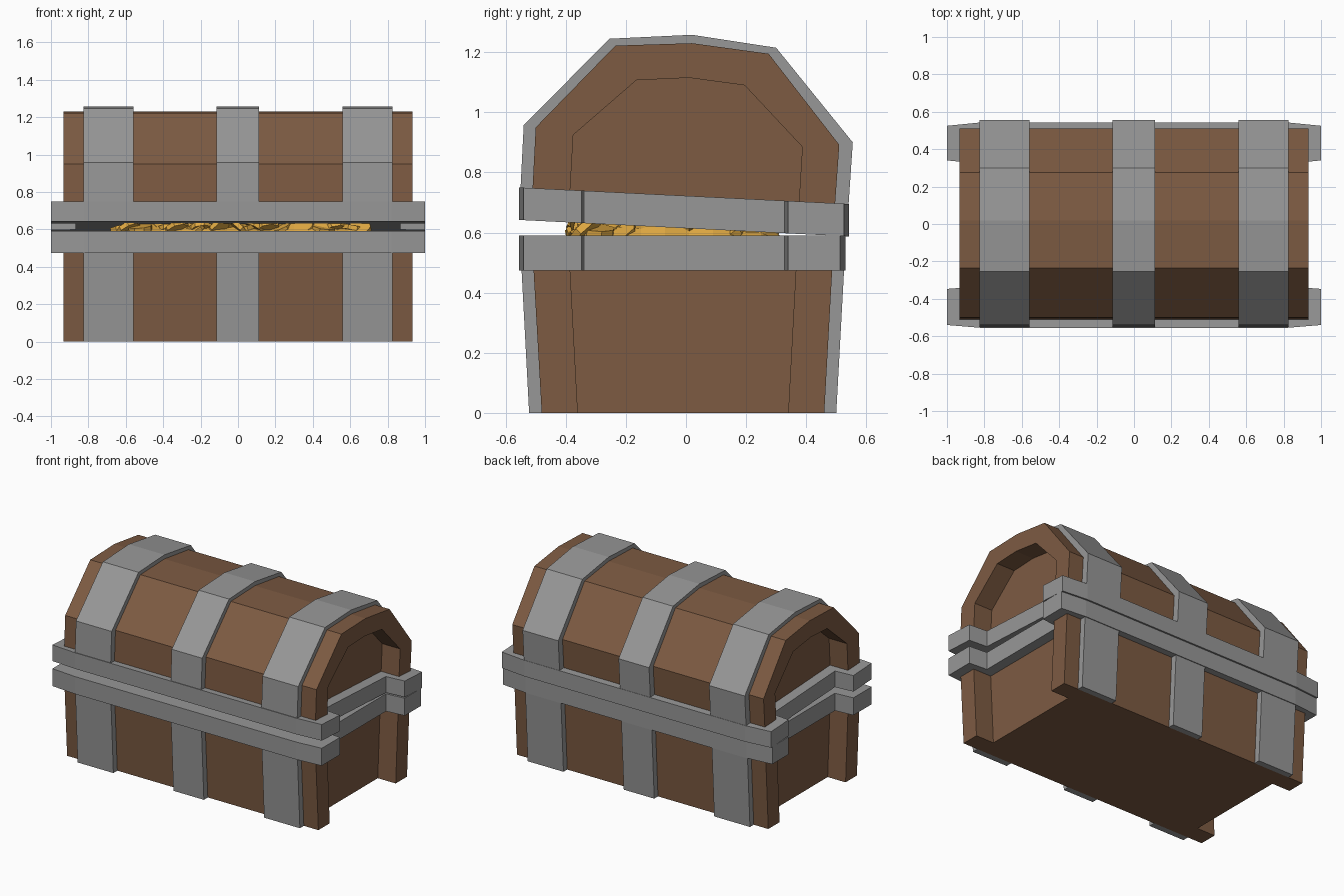
import bpy, bmesh, math, random
from mathutils import Matrix, Vector

if "Cube" in bpy.data.objects:
    bpy.data.objects.remove(bpy.data.objects["Cube"])

random.seed(4)


def material(name, rgb):
    m = bpy.data.materials.new(name)
    m.diffuse_color = (*rgb, 1)
    m.use_nodes = True
    m.node_tree.nodes["Principled BSDF"].inputs["Base Color"].default_value = m.diffuse_color
    return m


WOOD = material("brown wood", (0.205, 0.104, 0.055))
IRON = material("grey iron", (0.31, 0.31, 0.31))
GOLD = material("gold", (0.75, 0.40, 0.055))


def finish(name, bm, mat):
    bmesh.ops.recalc_face_normals(bm, faces=bm.faces)
    me = bpy.data.meshes.new(name)
    bm.to_mesh(me)
    bm.free()
    me.materials.append(mat)
    ob = bpy.data.objects.new(name, me)
    bpy.context.collection.objects.link(ob)
    return ob


def loft(name, a, b, mat):
    """Solid between two matching polygons."""
    bm = bmesh.new()
    va, vb = [bm.verts.new(p) for p in a], [bm.verts.new(p) for p in b]
    bm.faces.new(va)
    bm.faces.new(vb)
    for i in range(len(a)):
        j = (i + 1) % len(a)
        bm.faces.new((va[i], va[j], vb[j], vb[i]))
    return finish(name, bm, mat)


def prism(name, prof, x0, x1, mat):
    """Profile of (y, z) points extruded along x."""
    return loft(name, [(x0, y, z) for y, z in prof], [(x1, y, z) for y, z in prof], mat)


def strip(name, outer, inner, x0, x1, mat):
    """Band of quads between two (y, z) paths, extruded along x."""
    bm = bmesh.new()
    rows = [[bm.verts.new((x, y, z)) for y, z in path]
            for x, path in ((x0, outer), (x1, outer), (x1, inner), (x0, inner))]
    for k in range(4):
        r, s = rows[k], rows[(k + 1) % 4]
        for i in range(len(outer) - 1):
            bm.faces.new((r[i], r[i + 1], s[i + 1], s[i]))
    for i in (0, -1):
        bm.faces.new([r[i] for r in rows])
    return finish(name, bm, mat)


# Profiles of the lid, front to back
LID = [(-0.515, 0.66), (-0.50, 0.95), (-0.235, 1.222), (0.02, 1.23),
       (0.275, 1.195), (0.51, 0.892), (0.49, 0.61)]
LID_IN = [(-0.39, 0.66), (-0.375, 0.925), (-0.165, 1.107), (0.01, 1.115),
          (0.195, 1.09), (0.387, 0.885), (0.37, 0.61)]
LID_STRAP = [(-0.553, 0.70), (-0.54, 0.957), (-0.255, 1.245), (0.02, 1.258),
             (0.30, 1.215), (0.555, 0.90), (0.538, 0.65)]
CORE, END = 0.80, 0.933

# Wooden chest base and lid, with recessed end panels
prism("base_box", [(-0.48, 0), (0.46, 0), (0.492, 0.58), (-0.513, 0.58)], -CORE, CORE, WOOD)
prism("lid_box", LID, -CORE, CORE, WOOD)
for side, s in (("left", -1), ("right", 1)):
    strip(f"lid_arch_{side}", LID, LID_IN, s * CORE, s * END, WOOD)
    prism(f"front_post_{side}", [(-0.48, 0), (-0.36, 0), (-0.39, 0.56), (-0.512, 0.56)],
          s * CORE, s * END, WOOD)
    prism(f"back_post_{side}", [(0.46, 0), (0.34, 0), (0.37, 0.56), (0.491, 0.56)],
          s * CORE, s * END, WOOD)

# Iron straps
for side, x0, x1 in (("left", -0.825, -0.56), ("middle", -0.114, 0.112), ("right", 0.56, 0.825)):
    strip(f"lid_strap_{side}", LID_STRAP, LID, x0, x1, IRON)
    strip(f"front_strap_{side}", [(-0.522, 0), (-0.55, 0.53)], [(-0.48, 0), (-0.51, 0.53)],
          x0, x1, IRON)
    strip(f"back_strap_{side}", [(0.50, 0), (0.529, 0.53)], [(0.46, 0), (0.489, 0.53)],
          x0, x1, IRON)


# Iron rims that step around the corner posts and into the end recesses
def rim(name, front, back, z0, z1, drop):
    half = [(0.82, -front), (1, -front + 0.015), (1, -0.347), (0.87, -0.337),
            (0.87, 0.327), (1, 0.34), (1, back - 0.018), (0.82, back)]
    plan = half + [(-x, y) for x, y in reversed(half)]
    level = lambda z: [(x, y, z - drop * (y + front)) for x, y in plan]
    loft(name, level(z0), level(z1), IRON)


rim("base_rim", 0.555, 0.531, 0.473, 0.59, 0)
rim("lid_rim", 0.555, 0.543, 0.642, 0.75, 0.05)

# Heap of gold showing through the gap
bm = bmesh.new()
bmesh.ops.create_grid(bm, x_segments=22, y_segments=9, size=1)
for v in bm.verts:
    edge = max(abs(v.co.x), abs(v.co.y)) > 0.99
    v.co = Vector((v.co.x * 0.66, v.co.y * 0.36 - 0.03,
                   0.57 if edge else random.uniform(0.59, 0.66)))
finish("gold_heap", bm, GOLD)

# Loose coins
bm = bmesh.new()
for i in range(60):
    y = random.uniform(-0.34, -0.22) if i < 40 else random.uniform(-0.22, 0.25)
    x = -0.62 + 1.27 * (i % 40) / 39 if i < 40 else random.uniform(-0.6, 0.62)
    turn = (Matrix.Rotation(random.uniform(0, math.tau), 4, 'Z')
            @ Matrix.Rotation(random.uniform(0.2, 0.9), 4, 'X'))
    bmesh.ops.create_cone(bm, cap_ends=True, segments=8, radius1=0.065, radius2=0.065,
                          depth=0.025, matrix=Matrix.Translation((x, y, 0.605)) @ turn)
finish("coins", bm, GOLD)
